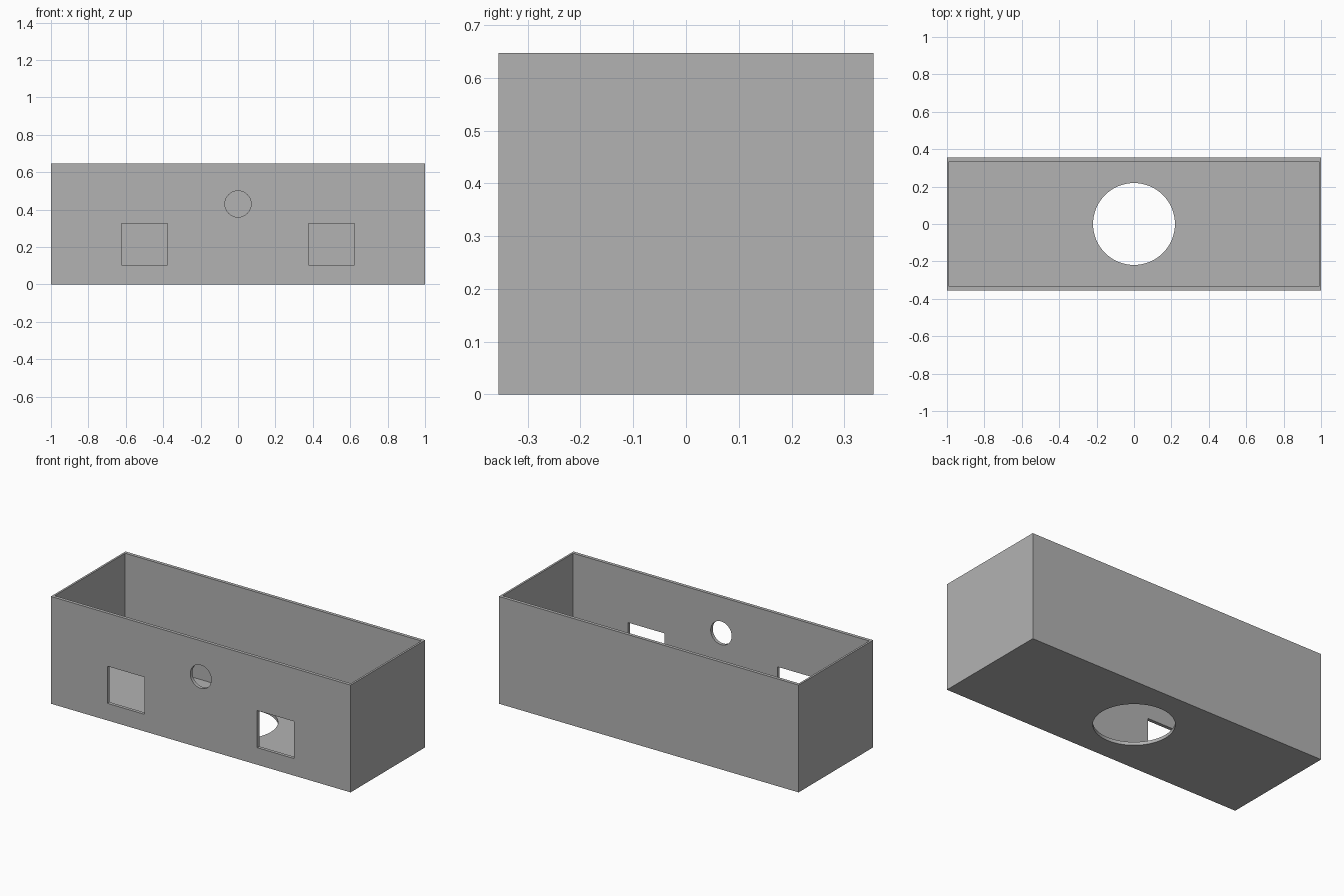
import bpy
import bmesh
from mathutils import Matrix, Vector

if "Cube" in bpy.data.objects:
    bpy.data.objects.remove(bpy.data.objects["Cube"])

LENGTH, DEPTH, HEIGHT = 2.0, 0.71, 0.647
END_WALL, SIDE_WALL, FLOOR = 0.012, 0.02, 0.02

grey = bpy.data.materials.new("plain grey")
grey.use_nodes = True
colour = (0.45, 0.45, 0.45, 1)
grey.diffuse_color = colour
grey.node_tree.nodes["Principled BSDF"].inputs["Base Color"].default_value = colour


def add_object(name, bm):
    mesh = bpy.data.meshes.new(name)
    bm.to_mesh(mesh)
    bm.free()
    mesh.materials.append(grey)
    obj = bpy.data.objects.new(name, mesh)
    bpy.context.collection.objects.link(obj)
    return obj


def block(name, centre, size):
    bm = bmesh.new()
    matrix = Matrix.Translation(centre) @ Matrix.Diagonal((*size, 1))
    bmesh.ops.create_cube(bm, size=1, matrix=matrix)
    return add_object(name, bm)


def rod(name, centre, radius, length, axis):
    bm = bmesh.new()
    turn = Vector((0, 0, 1)).rotation_difference(Vector(axis)).to_matrix().to_4x4()
    bmesh.ops.create_cone(bm, cap_ends=True, segments=64, radius1=radius, radius2=radius,
                          depth=length, matrix=Matrix.Translation(centre) @ turn)
    return add_object(name, bm)


def cut(target, cutter):
    cutter.hide_render = True
    mod = target.modifiers.new(cutter.name, "BOOLEAN")
    mod.operation = "DIFFERENCE"
    mod.solver = "EXACT"
    mod.object = cutter
    bpy.context.view_layer.objects.active = target
    bpy.ops.object.modifier_apply(modifier=mod.name)
    bpy.data.objects.remove(cutter)


# Open-topped box
box = block("open_box", (0, 0, HEIGHT / 2), (LENGTH, DEPTH, HEIGHT))
cut(box, block("cavity", (0, 0, FLOOR + HEIGHT / 2),
               (LENGTH - 2 * END_WALL, DEPTH - 2 * SIDE_WALL, HEIGHT)))

# Two rectangular windows and a round hole in the front wall
front = -DEPTH / 2
for side in (-1, 1):
    cut(box, block("window", (side * 0.5, front, 0.215), (0.246, 0.1, 0.224)))
cut(box, rod("front_hole", (0, front, 0.43), 0.07, 0.1, (0, 1, 0)))

# Large round hole through the floor
cut(box, rod("floor_hole", (0, 0, 0), 0.219, 0.1, (0, 0, 1)))

# Smooth hole rims with sharp box edges
bpy.ops.object.select_all(action="DESELECT")
box.select_set(True)
bpy.context.view_layer.objects.active = box
bpy.ops.object.shade_smooth_by_angle(angle=0.5)
